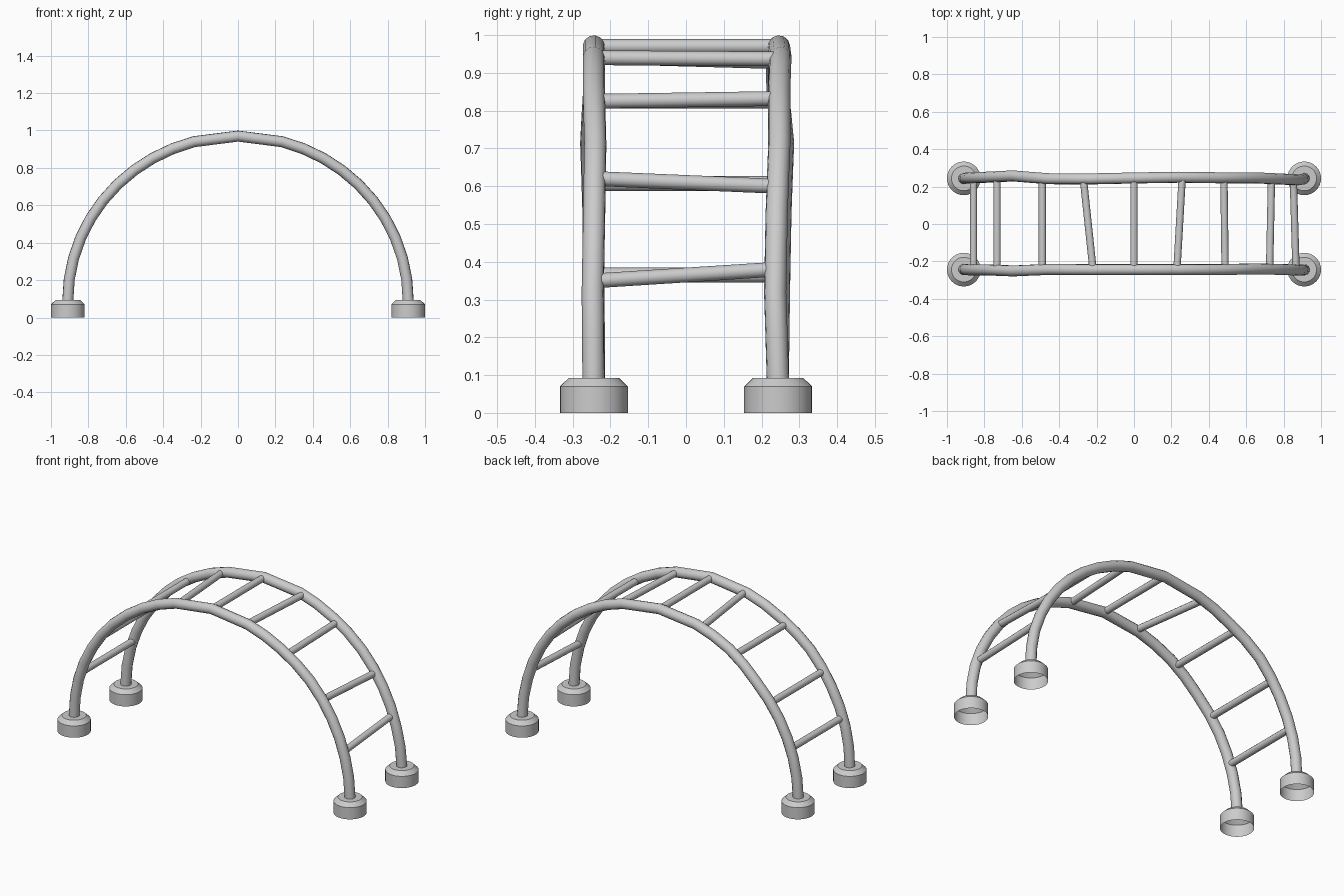
import bpy
import bmesh
from math import sin, cos, pi, radians

if "Cube" in bpy.data.objects:
    bpy.data.objects.remove(bpy.data.objects["Cube"], do_unlink=True)

# Single painted-metal colour
metal = bpy.data.materials.new("light grey metal")
metal.use_nodes = True
grey = (0.6, 0.6, 0.6, 1)
metal.diffuse_color = grey
metal.node_tree.nodes["Principled BSDF"].inputs["Base Color"].default_value = grey

SPAN, BASE, RISE = 0.91, 0.09, 0.88
RAIL_Y = 0.244


def smooth(obj):
    bpy.ops.object.select_all(action="DESELECT")
    obj.select_set(True)
    bpy.context.view_layer.objects.active = obj
    bpy.ops.object.shade_smooth_by_angle(angle=radians(35))


def tube(name, points, radius):
    """Round bar swept along a polyline, turned into a mesh."""
    curve = bpy.data.curves.new(name, "CURVE")
    curve.dimensions = "3D"
    curve.bevel_depth = radius
    curve.bevel_resolution = 4
    curve.use_fill_caps = True
    spline = curve.splines.new("POLY")
    spline.points.add(len(points) - 1)
    for p, co in zip(spline.points, points):
        p.co = (*co, 1)
    obj = bpy.data.objects.new(name, curve)
    bpy.context.collection.objects.link(obj)
    curve.materials.append(metal)
    bpy.ops.object.select_all(action="DESELECT")
    obj.select_set(True)
    bpy.context.view_layer.objects.active = obj
    bpy.ops.object.convert(target="MESH")
    smooth(bpy.context.view_layer.objects.active)


def rail(name, sway):
    """Half-ellipse arch with a slight hand-bent sway across its width."""
    points = []
    for i in range(25):
        if i in (11, 13):      # straight runs beside the crown
            continue
        a = pi * i / 24
        y = (sway[i // 2] + sway[(i + 1) // 2]) / 2
        points.append((SPAN * cos(a), y, BASE + RISE * sin(a)))
    tube(name, points, 0.0295)


def foot(name, x, y):
    """Hollow collar with a chamfered top and an open bottom."""
    bm = bmesh.new()
    sides = 32
    rings = []
    for r, z in ((0.09, 0), (0.09, 0.07), (0.066, 0.093)):
        rings.append([bm.verts.new((r * cos(2 * pi * k / sides),
                                    r * sin(2 * pi * k / sides), z))
                      for k in range(sides)])
    for low, high in zip(rings, rings[1:]):
        for k in range(sides):
            n = (k + 1) % sides
            bm.faces.new((low[k], low[n], high[n], high[k]))
    bm.faces.new(rings[-1])
    mesh = bpy.data.meshes.new(name)
    bm.to_mesh(mesh)
    bm.free()
    mesh.materials.append(metal)
    obj = bpy.data.objects.new(name, mesh)
    obj.location = (x, y, 0)
    bpy.context.collection.objects.link(obj)
    smooth(obj)


# Arched side rails, sway listed from left (+x) to right
rail("front_rail", (-.245, -.247, -.243, -.24, -.244, -.244, -.244,
                    -.244, -.243, -.251, -.245, -.245, -.243))
rail("back_rail", (.243, .236, .24, .247, .247, .25, .246,
                   .241, .242, .257, .25, .246, .243))

# Rungs: front x, front z, back x, back z
rungs = ((.866, .35, .852, .38), (.725, .62, .735, .60),
         (.487, .825, .481, .832), (.23, .94, .257, .937),
         (0, .97, 0, .97), (-.22, .943, -.27, .93),
         (-.49, .825, -.49, .825), (-.732, .607, -.732, .607),
         (-.858, .365, -.858, .365))
for i, (fx, fz, bx, bz) in enumerate(rungs):
    tube(f"rung_{i + 1}", [(fx, -0.235, fz), (bx, 0.235, bz)], 0.0195)

# Ground collars
for side, x in (("left", SPAN), ("right", -SPAN)):
    for end, y in (("front", -RAIL_Y), ("back", RAIL_Y)):
        foot(f"{end}_{side}_foot", x, y)
